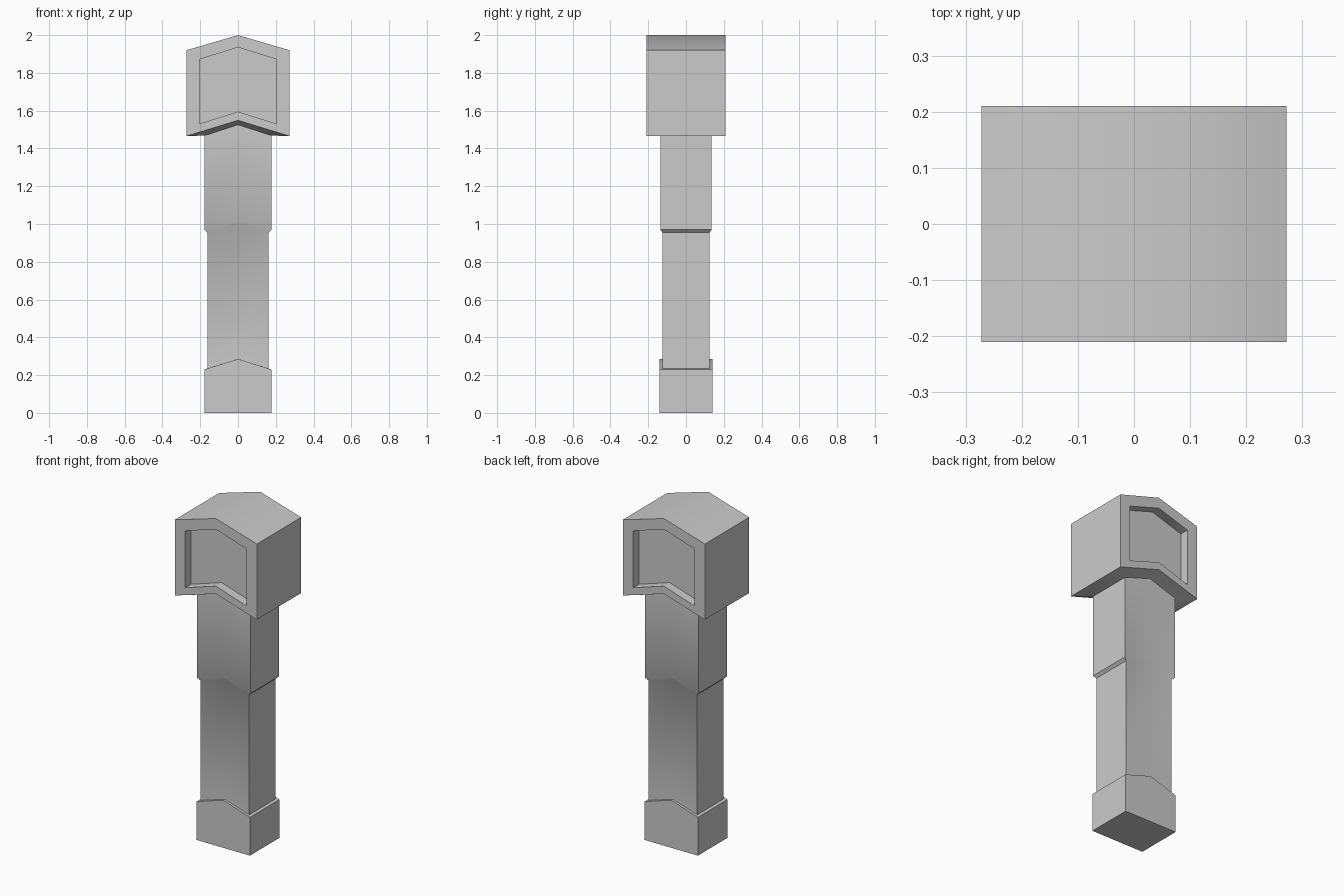
import bpy, bmesh, math

if "Cube" in bpy.data.objects:
    bpy.data.objects.remove(bpy.data.objects["Cube"])

bm = bmesh.new()


def ring(hx, hy, side, peak):
    """Six-point horizontal ring whose centre points rise into a chevron."""
    pts = [(-hx, -hy, side), (0, -hy, peak), (hx, -hy, side),
           (hx, hy, side), (0, hy, peak), (-hx, hy, side)]
    return [bm.verts.new(p) for p in pts]


def bridge(a, b, skip=()):
    for i in range(len(a)):
        if i not in skip:
            j = (i + 1) % len(a)
            bm.faces.new((a[i], a[j], b[j], b[i]))


# Column levels: half width, half depth, side height, peak height
levels = [
    (.177, .14, 0, 0), (.177, .14, .23, .285),              # foot block
    (.162, .125, .235, .285), (.162, .125, .955, 1.005),    # lower shaft
    (.177, .136, .97, 1.02), (.177, .136, 1.468, 1.525),    # upper shaft
    (.272, .21, 1.466, 1.549), (.272, .21, 1.92, 2.0),      # head
]
rings = [ring(*lv) for lv in levels]
for a, b in zip(rings[:-2], rings[1:-1]):
    bridge(a, b)
low, top = rings[-2:]
bridge(low, top, skip=(0, 1, 3, 4))     # head front and back stay open
bm.faces.new(rings[0][::-1])
for i in (0, 1):                        # sloped roof
    bm.faces.new((top[i], top[i + 1], top[4 - i], top[5 - i]))

# Recessed panels on the front and back of the head
for s, k in ((-1, (0, 1, 2)), (1, (5, 4, 3))):
    outer = [low[i] for i in k] + [top[i] for i in reversed(k)]
    panel = [(-.203, 1.531), (0, 1.595), (.203, 1.531),
             (.203, 1.872), (0, 1.935), (-.203, 1.872)]
    rim, back = ([bm.verts.new((x, s * y, z)) for x, z in panel]
                 for y in (.21, .155))
    bridge(outer, rim)
    bridge(rim, back)
    bm.faces.new((back[0], back[1], back[4], back[5]))
    bm.faces.new((back[1], back[2], back[3], back[4]))

bmesh.ops.recalc_face_normals(bm, faces=bm.faces)
mesh = bpy.data.meshes.new("pillar")
bm.to_mesh(mesh)
bm.free()
obj = bpy.data.objects.new("pillar", mesh)
bpy.context.collection.objects.link(obj)
bpy.context.view_layer.objects.active = obj
obj.select_set(True)
bpy.ops.object.shade_smooth_by_angle(angle=math.radians(38))
